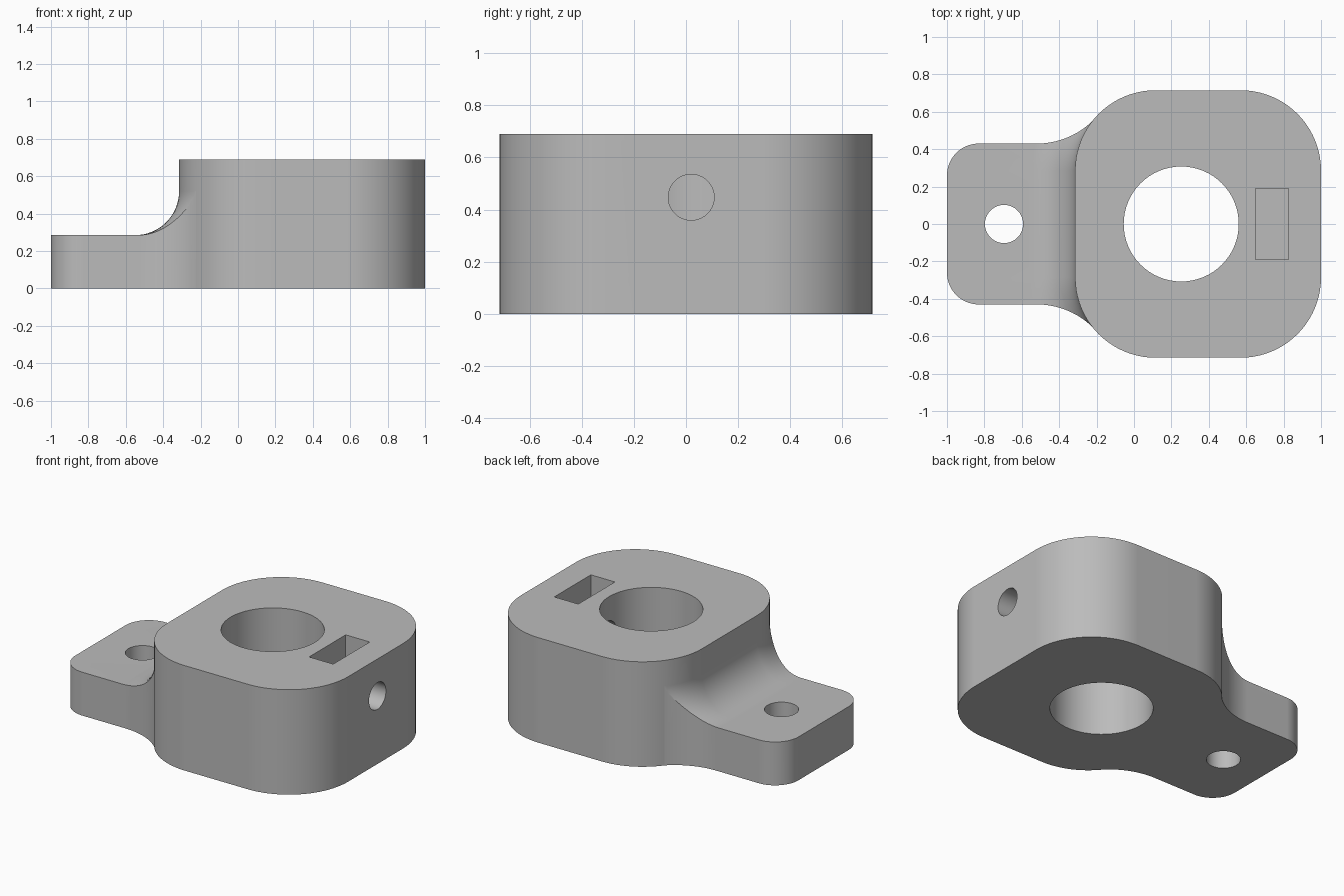
import bpy, bmesh, math
from math import cos, sin, pi

cube = bpy.data.objects.get("Cube")
if cube:
    bpy.data.objects.remove(cube, do_unlink=True)

grey = bpy.data.materials.new("plain grey")
grey.use_nodes = True
colour = (0.5, 0.5, 0.5, 1)
grey.diffuse_color = colour
grey.node_tree.nodes["Principled BSDF"].inputs["Base Color"].default_value = colour

HEIGHT, TAB_TOP = 0.69, 0.285
CORNER, HALF_Y, X0, X1 = 0.43, 0.715, -0.315, 1.0
SWEEP = 0.235   # upright fillet between tab and block
SIDE = 0.43     # plan fillet between tab and block


def arc(cx, cy, r, a0, a1, n=20):
    return [(cx + r * cos(a0 + (a1 - a0) * i / n),
             cy + r * sin(a0 + (a1 - a0) * i / n)) for i in range(n + 1)]


def block_outline(offset=0.0):
    """Rounded rectangle of the block, grown outwards by an offset."""
    r, xa, xb, y = CORNER + offset, X0 + CORNER, X1 - CORNER, HALF_Y - CORNER
    pts = []
    for k, (cx, cy) in enumerate([(xb, y), (xa, y), (xa, -y), (xb, -y)]):
        pts += arc(cx, cy, r, k * pi / 2, (k + 1) * pi / 2)
    return pts


def loft(name, rings):
    """Solid through a stack of (outline, z) rings."""
    bm = bmesh.new()
    loops = [[bm.verts.new((x, y, z)) for x, y in pts] for pts, z in rings]
    n = len(loops[0])
    for low, high in zip(loops, loops[1:]):
        for i in range(n):
            j = (i + 1) % n
            bm.faces.new((low[i], low[j], high[j], high[i]))
    bm.faces.new(loops[0][::-1])
    bm.faces.new(loops[-1])
    bmesh.ops.recalc_face_normals(bm, faces=bm.faces)
    mesh = bpy.data.meshes.new(name)
    bm.to_mesh(mesh)
    bm.free()
    obj = bpy.data.objects.new(name, mesh)
    bpy.context.collection.objects.link(obj)
    return obj


def combine(target, tool, operation):
    mod = target.modifiers.new(operation.lower(), "BOOLEAN")
    mod.operation, mod.object, mod.solver = operation, tool, "EXACT"
    bpy.context.view_layer.objects.active = target
    bpy.ops.object.modifier_apply(modifier=mod.name)
    bpy.data.objects.remove(tool, do_unlink=True)


def round_hole(name, x, r):
    pts = arc(x, 0, r, 0, 2 * pi, 64)[:-1]
    return loft(name, [(pts, -0.2), (pts, 1.0)])


# Block with rounded corners
outline = block_outline()
body = loft("clamp_body", [(outline, 0), (outline, HEIGHT)])

# Tab plan: side fillets run tangent into the block corners
ccx, ccy = X0 + CORNER, HALF_Y - CORNER
tab_y, tab_r = 0.43, 0.17
fy = tab_y + SIDE
reach = SIDE + CORNER - 0.003
fx = ccx - math.sqrt(reach ** 2 - (fy - ccy) ** 2)
start = math.atan2(ccy - fy, ccx - fx)
half = [(ccx, 0.3)] + arc(fx, fy, SIDE, start, -pi / 2)
half += arc(-1 + tab_r, tab_y - tab_r, tab_r, pi / 2, pi)
tab_plan = half + [(x, -y) for x, y in reversed(half)]
tab = loft("mounting_tab", [(tab_plan, 0), (tab_plan, 0.62)])

# Flare: flat tab height, then a concave sweep up to the block wall
rings = [(block_outline(1.0), -0.1), (block_outline(1.0), TAB_TOP)]
for i in range(17):
    a = pi / 2 * i / 16
    rings.append((block_outline(SWEEP * (1 - sin(a))),
                  TAB_TOP + SWEEP * (1 - cos(a))))
rings.append((block_outline(-0.01), TAB_TOP + SWEEP + 0.01))
combine(tab, loft("flare", rings), "INTERSECT")
combine(body, tab, "UNION")

# Bore and tab hole
combine(body, round_hole("bore_cutter", 0.2525, 0.3075), "DIFFERENCE")
combine(body, round_hole("tab_hole_cutter", -0.695, 0.102), "DIFFERENCE")

# Nut slot, open at the top
slot = [(0.65, -0.19), (0.825, -0.19), (0.825, 0.19), (0.65, 0.19)]
combine(body, loft("slot_cutter", [(slot, 0.26), (slot, 1.0)]), "DIFFERENCE")

# Screw hole from the end wall through the slot into the bore
bpy.ops.mesh.primitive_cylinder_add(vertices=40, radius=0.088, depth=0.8,
                                    location=(0.8, 0.02, 0.447),
                                    rotation=(0, pi / 2, 0))
combine(body, bpy.context.object, "DIFFERENCE")

# Colour and shading
body.data.materials.clear()
body.data.materials.append(grey)
bpy.ops.object.select_all(action="DESELECT")
body.select_set(True)
bpy.context.view_layer.objects.active = body
bpy.ops.object.shade_smooth_by_angle(angle=math.radians(30))
normals = body.modifiers.new("even_normals", "WEIGHTED_NORMAL")
normals.keep_sharp = True
